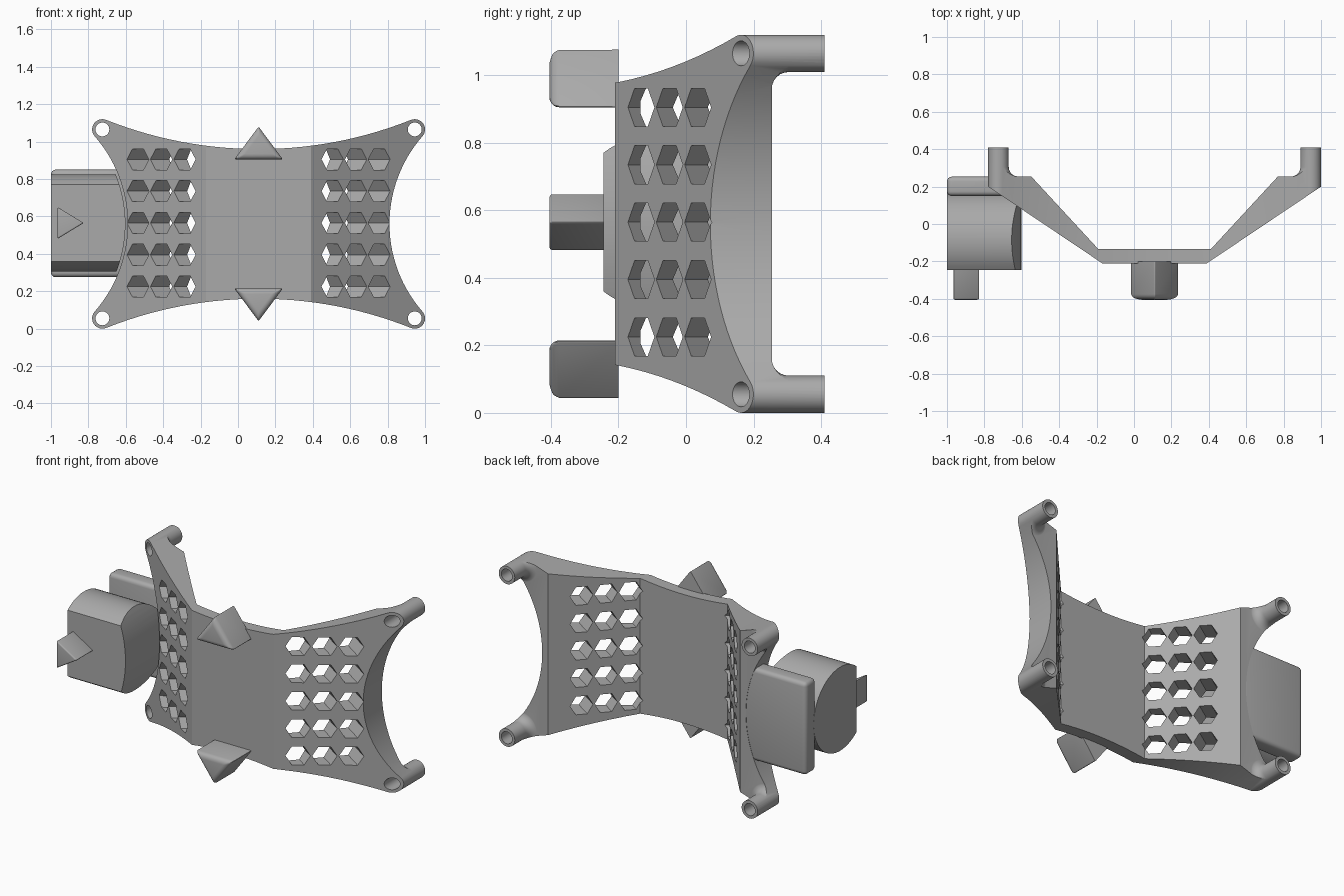
import bpy, bmesh, math
from math import sin, cos, pi, atan2
from mathutils import Vector

if "Cube" in bpy.data.objects:
    bpy.data.objects.remove(bpy.data.objects["Cube"])

grey = bpy.data.materials.new("plain_grey")
grey.use_nodes = True
grey.diffuse_color = (0.4, 0.4, 0.4, 1)
grey.node_tree.nodes["Principled BSDF"].inputs["Base Color"].default_value = (0.4, 0.4, 0.4, 1)

CX, CZ = 0.11, 0.56            # centre of the plate
PX, PZ, PR = 0.835, 0.505, 0.055  # post offsets and radius


def prism(bm, pts, place, depth):
    """Extrude a closed 2D outline, placed in space, along a vector."""
    face = bm.faces.new([bm.verts.new(place(*p)) for p in pts])
    out = bmesh.ops.extrude_face_region(bm, geom=[face])["geom"]
    bmesh.ops.translate(bm, vec=depth, verts=[v for v in out if isinstance(v, bmesh.types.BMVert)])


def finish(bm, name):
    bmesh.ops.recalc_face_normals(bm, faces=bm.faces)
    mesh = bpy.data.meshes.new(name)
    bm.to_mesh(mesh)
    bm.free()
    mesh.materials.append(grey)
    obj = bpy.data.objects.new(name, mesh)
    bpy.context.collection.objects.link(obj)
    return obj


def activate(obj):
    bpy.ops.object.select_all(action='DESELECT')
    obj.select_set(True)
    bpy.context.view_layer.objects.active = obj


def boolean(obj, cutter, op):
    activate(obj)
    mod = obj.modifiers.new(op, 'BOOLEAN')
    mod.operation, mod.solver, mod.object = op, 'EXACT', cutter
    bpy.ops.object.modifier_apply(modifier=mod.name)
    bpy.data.objects.remove(cutter)


def bevel(obj, width, segments=4):
    activate(obj)
    mod = obj.modifiers.new("rounding", 'BEVEL')
    mod.width, mod.segments, mod.limit_method, mod.angle_limit = width, segments, 'ANGLE', 0.6
    bpy.ops.object.modifier_apply(modifier=mod.name)


def arc(cx, cy, r, a, b, n):
    return [(cx + r * cos(a + (b - a) * i / n), cy + r * sin(a + (b - a) * i / n)) for i in range(n + 1)]


def circle(r, n):
    return arc(0, 0, r, 0, 2 * pi * (n - 1) / n, n - 1)


# Concave waisted outline: edge circles touch the corner rounds from outside
def edge_radius(waist, along, across):
    gap = waist - across
    return (along ** 2 + gap ** 2 - PR ** 2) / (2 * (PR - gap))


top_r, side_r = edge_radius(0.40, PX, PZ), edge_radius(0.70, PZ, PX)
top_c, side_c = 0.40 + top_r, 0.70 + side_r
a_top, a_side = atan2(top_c - PZ, -PX), atan2(-PZ, side_c - PX)
quarter = (arc(0, top_c, top_r, -pi / 2, a_top - pi, 14)
           + arc(PX, PZ, PR, a_top, a_side, 14)[1:]
           + arc(side_c, 0, side_r, a_side + pi, pi, 14)[1:])
right_half = quarter + [(x, -z) for x, z in quarter[-2::-1]]
outline = right_half + [(-x, z) for x, z in right_half[-2:0:-1]]

# Bent plate: folded cross-section
half = [(0.28, -0.21), (0.95, 0.24), (0.95, 0.255), (0.66, 0.255), (0.30, -0.135)]
section = half + [(-x, y) for x, y in half[::-1]]
bm = bmesh.new()
prism(bm, section, lambda x, y: Vector((CX + x, y, -0.1)), Vector((0, 0, 1.3)))
plate = finish(bm, "bent_plate")

# Four posts with flared roots
flare = [(0, 0.41), (0.0553, 0.41)] + arc(0.1053, 0.304, 0.05, pi, 1.5 * pi, 6) + [(0.1053, 0.215), (0, 0.215)]
corners = [(CX + sx * PX, CZ + sz * PZ) for sx in (-1, 1) for sz in (-1, 1)]
bm = bmesh.new()
for x, z in corners:
    verts = [bm.verts.new((x + r, y, z)) for r, y in flare]
    edges = [bm.edges.new(pair) for pair in zip(verts, verts[1:])]
    bmesh.ops.spin(bm, geom=verts + edges, cent=(x, 0, z), axis=(0, 1, 0), angle=2 * pi, steps=36)
bmesh.ops.remove_doubles(bm, verts=bm.verts, dist=1e-4)
boolean(plate, finish(bm, "post_blanks"), 'UNION')

# Trim to the outline
bm = bmesh.new()
prism(bm, outline, lambda x, z: Vector((CX + x, -0.5, CZ + z)), Vector((0, 1.2, 0)))
boolean(plate, finish(bm, "outline_trim"), 'INTERSECT')

# Post bores and slanted hexagonal vents
bm = bmesh.new()
for x, z in corners:
    prism(bm, circle(0.037, 32), lambda u, v: Vector((x + u, -0.1, z + v)), Vector((0, 0.7, 0)))
for s in (-1, 1):
    out, wide = Vector((s * 0.832, -0.555, 0)), Vector((s * 0.555, 0.832, 0))
    for col in range(3):
        dx = 0.395 + 0.125 * col
        for row in range(-2, 3):
            mid = Vector((CX + s * dx, -0.21 + (dx - 0.28) * 0.672, CZ + 0.005 + 0.17 * row))
            prism(bm, circle(0.065, 6), lambda u, v: mid + out * 0.15 + wide * u + Vector((0, 0, v)), out * -0.45)
boolean(plate, finish(bm, "hole_cutters"), 'DIFFERENCE')

# Mounting slab beside the plate
bm = bmesh.new()
prism(bm, [(-1, 0.15), (-0.57, 0.15), (-0.57, 0.253), (-1, 0.253)],
      lambda x, y: Vector((x, y, 0.275)), Vector((0, 0, 0.575)))
slab = finish(bm, "side_slab")
bevel(slab, 0.025)

# Drum: flat-fronted round bar, its inner end following the plate edge
a = math.acos(0.16 / 0.26)
bm = bmesh.new()
prism(bm, arc(-0.085, 0.565, 0.26, pi + a, 3 * pi - a, 48),
      lambda y, z: Vector((-1, y, z)), Vector((0.5, 0, 0)))
drum = finish(bm, "side_drum")
bm = bmesh.new()
prism(bm, circle(side_r - 0.012, 128), lambda x, z: Vector((CX - side_c + x, -0.5, CZ + z)), Vector((0, 1, 0)))
boolean(drum, finish(bm, "drum_trim"), 'INTERSECT')


# Triangular pegs
def peg(name, pts, back, depth, rounding):
    bm = bmesh.new()
    prism(bm, pts, lambda x, z: Vector((x, back, z)), Vector((0, depth, 0)))
    bevel(finish(bm, name), rounding)


peg("drum_peg", [(-0.965, 0.65), (-0.965, 0.48), (-0.825, 0.565)], -0.235, -0.17, 0.008)
for name, s in (("upper_peg", 1), ("lower_peg", -1)):
    bm = bmesh.new()
    prism(bm, [(-0.02, CZ + s * 0.345), (0.24, CZ + s * 0.345), (CX, CZ + s * 0.52)],
          lambda x, z: Vector((x, -0.2, z)), Vector((0, -0.205, 0)))
    # round the front rim generously, the long edges slightly
    weights = bm.edges.layers.float.new("bevel_weight_edge")
    for e in bm.edges:
        ys = [v.co.y for v in e.verts]
        e[weights] = 1.0 if max(ys) < -0.3 else (0.3 if min(ys) < -0.3 else 0)
    obj = finish(bm, name)
    activate(obj)
    mod = obj.modifiers.new("rounding", 'BEVEL')
    mod.width, mod.segments, mod.limit_method = 0.03, 5, 'WEIGHT'
    bpy.ops.object.modifier_apply(modifier=mod.name)

for obj in bpy.context.scene.objects:
    if obj.type == 'MESH':
        activate(obj)
        bpy.ops.object.shade_smooth_by_angle(angle=math.radians(30))
